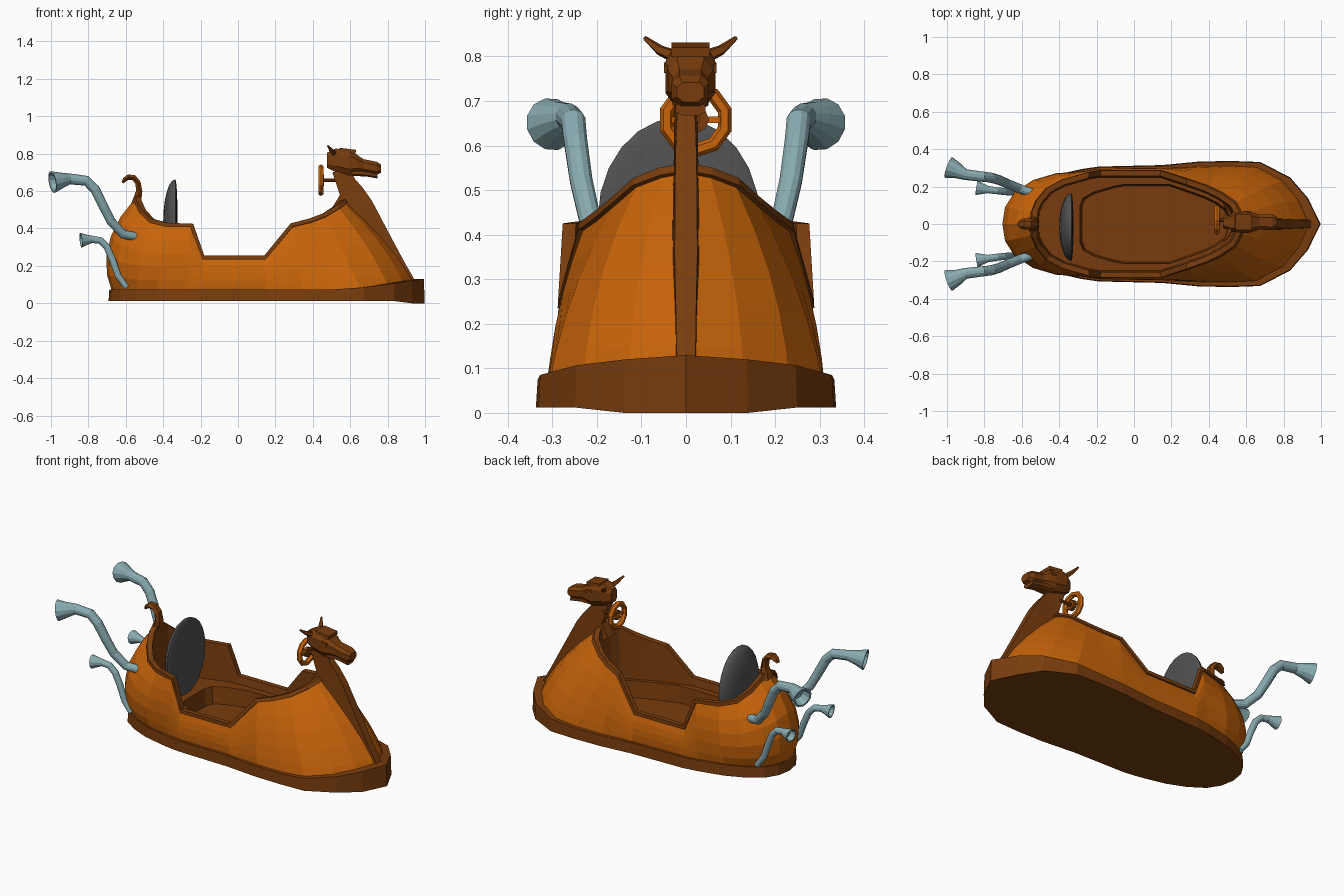
import bpy, bmesh, math
from mathutils import Vector as V

if "Cube" in bpy.data.objects:
    bpy.data.objects.remove(bpy.data.objects["Cube"])


def material(name, rgb):
    m = bpy.data.materials.new(name)
    m.diffuse_color = (*rgb, 1)
    m.use_nodes = True
    m.node_tree.nodes["Principled BSDF"].inputs["Base Color"].default_value = m.diffuse_color
    return m


ORANGE = material("orange paint", (.58, .128, .003))
BROWN = material("brown wood", (.19, .046, .004))
TEAL = material("teal metal", (.25, .41, .44))
GREY = material("grey seat", (.085, .085, .085))


def loft(name, loops, mats, bands=None, mirror=False):
    """Closed skin over equal-length loops, capped at both ends."""
    bm = bmesh.new()
    rows = [[bm.verts.new(p) for p in loop] for loop in loops]
    n = len(rows[0])
    for k in range(len(rows) - 1):
        for i in range(n):
            j = (i + 1) % n
            f = bm.faces.new((rows[k][i], rows[k][j], rows[k + 1][j], rows[k + 1][i]))
            f.material_index = bands[k] if bands else 0
    bm.faces.new(rows[0]).material_index = 0
    bm.faces.new(rows[-1]).material_index = bands[-1] if bands else 0
    bmesh.ops.recalc_face_normals(bm, faces=bm.faces)
    me = bpy.data.meshes.new(name)
    bm.to_mesh(me)
    bm.free()
    for m in mats:
        me.materials.append(m)
    ob = bpy.data.objects.new(name, me)
    bpy.context.collection.objects.link(ob)
    if mirror:
        md = ob.modifiers.new("mirror", 'MIRROR')
        md.use_axis = (False, True, False)
        md.use_mirror_merge = False
    return ob


def sweep(name, path, mat, sides=10, wide=1, hollow=False, mirror=False):
    """Tube along (x, y, z, radius) points."""
    c = [V(p[:3]) for p in path]
    loops = []
    for i, p in enumerate(path):
        t = (c[min(i + 1, len(c) - 1)] - c[max(i - 1, 0)]).normalized()
        u = t.cross(V((0, 1, 0))).normalized()
        v = t.cross(u)
        loops.append([c[i] + p[3] * (u * math.cos(a) + v * wide * math.sin(a))
                      for a in [2 * math.pi * (k + .5) / sides for k in range(sides)]])
    if hollow:
        loops += [[c[i] + (q - c[i]) * .82 for q in loops[i]] for i in (len(c) - 1, len(c) - 2)]
    return loft(name, loops, [mat], mirror=mirror)


def finish(name, mat):
    ob = bpy.context.object
    ob.name = name
    ob.data.materials.append(mat)
    return ob


def box(name, loc, size, mat, rot=(0, 0, 0)):
    bpy.ops.mesh.primitive_cube_add(size=1, location=loc, rotation=rot)
    bpy.context.object.scale = size
    return finish(name, mat)


# Half plan from stern to bow: base x, y and rim x, y, z
half = [(-.67, 0, -.54, 0, .59), (-.657, .075, -.535, .07, .55), (-.615, .14, -.51, .125, .50),
        (-.53, .195, -.46, .185, .45), (-.43, .237, -.38, .228, .43), (-.28, .272, -.24, .267, .425),
        (-.19, .285, -.18, .277, .255), (.15, .293, .14, .277, .255), (.35, .312, .28, .23, .425),
        (.52, .315, .38, .195, .45), (.67, .31, .455, .16, .478), (.82, .233, .53, .11, .523),
        (.91, .13, .56, .055, .545), (.976, 0, .57, 0, .555)]
full = half + [(a, -b, c, -d, e) for a, b, c, d, e in half[-2:0:-1]]
N = len(full)
base = [V((p[0], p[1], .05)) for p in full]
rim = [V(p[2:]) for p in full]
out = [V((b.x - min(max(b.x, -.38), .6), b.y, 0)).normalized() for b in base]
down, normal = [], []
for i in range(N):
    t = (rim[(i + 1) % N] - rim[i - 1]).normalized()
    w = base[i] - rim[i]
    d = (w - t * w.dot(t)).normalized()
    o = t.cross(d)
    down.append(d)
    normal.append(o if o.dot(out[i]) > 0 else -o)

# Hull: outer skin, rim lip, inner walls, ledge and foot well in one solid
lip = [rim[i] + down[i] * .022 for i in range(N)]
loops = []
for k in range(6):
    t = k / 5
    row = []
    for i, b in enumerate(base):
        bulge = .014 + .075 * max(0, (-.3 - b.x) / .38) + .035 * max(0, (b.x - .6) / .4)
        row.append(b.lerp(lip[i], t) + out[i] * bulge * 4 * t * (1 - t))
    loops.append(row)
loops.append([lip[i] + normal[i] * .01 for i in range(N)])
loops.append([rim[i] + normal[i] * .01 for i in range(N)])
inner = [rim[i] - out[i] * .02 for i in range(N)]
loops.append(inner)
loops.append([V((p.x * .98, p.y * .97, .21)) for p in inner])
well = [V((-.29 + max(0, p.x + .47) / 1.02 * .81, p.y * .82, .21)) for p in inner]
loops.append(well)
loops.append([V((.1 + (p.x - .1) * .97, p.y * .96, .11)) for p in well])
loft("hull", loops, [ORANGE, BROWN], [0] * 5 + [1] * 6)


# Bumper skirt around the base, rising at the bow
def skirt(off, z):
    return [V((b.x, b.y, z(b.x))) + o * off for b, o in zip(base, out)]


def top(x):
    return .075 + .055 * max(0, (x - .6) / .378)


loft("bumper", [skirt(.022, lambda x: .012 if x < .9 else 0), skirt(.018, top),
                skirt(-.03, top)], [BROWN])

# Keel and neck
neck = [(.965, .09, .85, .08, .028), (.89, .22, .80, .2, .03), (.815, .36, .72, .3, .034),
        (.715, .55, .6, .45, .032), (.665, .62, .50, .505, .03), (.625, .665, .545, .58, .027),
        (.60, .72, .505, .70, .026)]
loft("neck", [[(a, -w * .75, b), (a, w * .75, b), (c, w, d), (c, -w, d)]
              for a, b, c, d, w in neck], [BROWN])


# Animal head
def head_ring(x, z, w, h):
    return [(x, .01 + w * sy, z + h * sz) for sy, sz in
            ((-1, -.5), (-.55, -1), (.55, -1), (1, -.5), (1, .5), (.6, 1), (-.6, 1), (-1, .5))]


loft("head", [head_ring(*s) for s in
              [(.475, .765, .03, .04), (.52, .765, .053, .062), (.595, .753, .056, .07),
               (.64, .745, .05, .047), (.67, .735, .04, .036), (.74, .722, .042, .035),
               (.765, .72, .03, .022)]], [BROWN])
loft("jaw", [head_ring(*s) for s in
             [(.6, .70, .04, .02), (.68, .695, .034, .016), (.745, .682, .034, .014)]], [BROWN])
box("brow", (.585, .01, .815), (.09, .085, .022), BROWN, (0, .12, 0))
for s in (-1, 1):
    box("eye_ridge", (.605, .01 + .05 * s, .775), (.04, .018, .016), BROWN, (0, .2, 0))
    sweep("ear", [(.515, .01 + .035 * s, .80, .016), (.50, .01 + .07 * s, .815, .012),
                  (.48, .01 + .103 * s, .842, .005)], BROWN, sides=5)

# Steering wheel
bpy.ops.mesh.primitive_torus_add(major_segments=10, minor_segments=6, major_radius=.068,
                                 minor_radius=.016, location=(.443, .022, .658),
                                 rotation=(0, math.pi / 2, 0))
finish("steering_wheel", ORANGE)
for nm, r, d, x in (("wheel_hub", .03, .02, .45), ("steering_column", .01, .1, .49)):
    bpy.ops.mesh.primitive_cylinder_add(vertices=8, radius=r, depth=d, location=(x, .022, .658),
                                        rotation=(0, math.pi / 2, 0))
    finish(nm, BROWN)
box("wheel_spoke", (.445, .022, .658), (.012, .13, .014), ORANGE)

# Stern curl
sweep("stern_curl", [(-.545, 0, .53, .03), (-.528, 0, .60, .019), (-.535, 0, .645, .017),
                     (-.557, 0, .672, .017), (-.585, 0, .675, .017), (-.605, 0, .662, .014),
                     (-.618, 0, .645, .007)], BROWN, sides=6, wide=1.8)

# Seat back: half dome with a flat front
bpy.ops.mesh.primitive_uv_sphere_add(segments=24, ring_count=12, radius=1,
                                     location=(-.335, -.016, .435))
seat = finish("seat_back", GREY)
for v in seat.data.vertices:
    v.co.x *= .065 if v.co.x < 0 else .012
    v.co.y *= .182
    v.co.z *= .228
bpy.ops.object.shade_smooth_by_angle(angle=math.radians(40))

# Exhaust pipes, mirrored to both sides
sweep("upper_exhaust", [(-.545, .165, .355, .024), (-.615, .19, .37, .025), (-.68, .217, .44, .025),
                        (-.72, .235, .52, .026), (-.765, .248, .61, .027), (-.81, .253, .655, .028),
                        (-.90, .264, .665, .03), (-.945, .285, .657, .043),
                        (-.992, .302, .648, .06)], TEAL, sides=12, hollow=True, mirror=True)
sweep("lower_exhaust", [(-.595, .17, .085, .016), (-.64, .17, .145, .018), (-.67, .171, .23, .019),
                        (-.70, .174, .30, .019), (-.735, .178, .335, .019), (-.78, .184, .342, .02),
                        (-.81, .188, .34, .029), (-.84, .193, .337, .04)],
      TEAL, sides=12, hollow=True, mirror=True)
